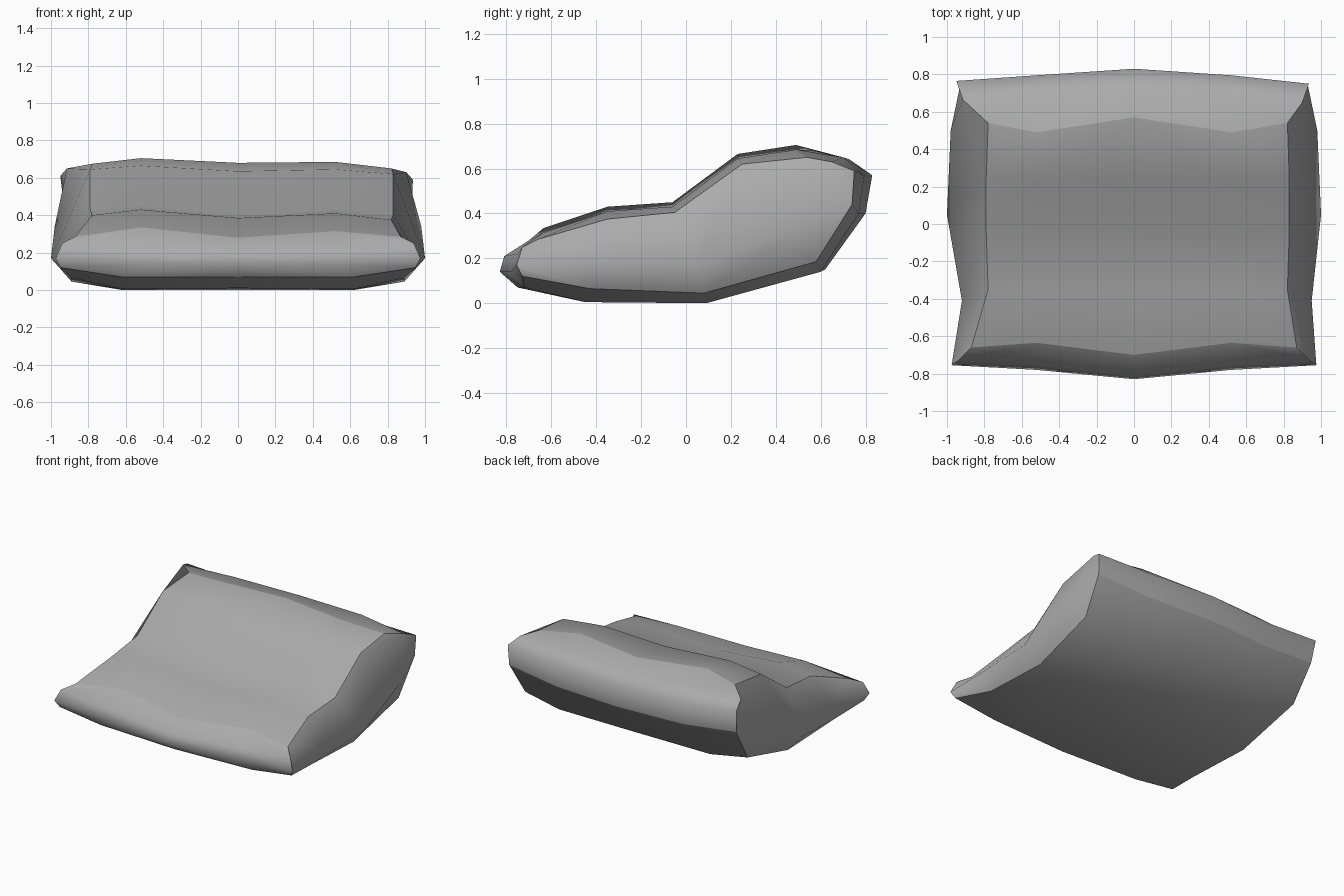
import bpy, bmesh

if "Cube" in bpy.data.objects:
    bpy.data.objects.remove(bpy.data.objects["Cube"])

# Cross-sections (y, z): front top edge, round the underside, up the back, over the top
MIDDLE = [(-.70, .28), (-.81, .21), (-.83, .14), (-.75, .07), (-.45, .01), (.09, 0), (.62, .15),
          (.80, .40), (.83, .57), (.73, .64), (.57, .68), (.24, .635), (-.05, .40), (-.35, .385)]
QUARTER = [(-.635, .335), (-.75, .22), (-.78, .14), (-.72, .07), (-.45, .005), (.09, 0), (.60, .14),
           (.77, .40), (.795, .57), (.70, .65), (.49, .705), (.23, .665), (-.06, .45), (-.35, .43)]
# Rim of the puffed side panel (x, y, z)
RIM = [(.87, -.66, .285), (.94, -.73, .25), (.975, -.755, .17), (.95, -.73, .12), (.89, -.43, .065),
       (.89, .08, .045), (.91, .58, .185), (.93, .74, .44), (.935, .75, .59), (.90, .65, .63),
       (.82, .54, .65), (.83, .25, .62), (.83, -.05, .405), (.82, -.35, .375)]
# Bulge line along the side panel
BULGE = [(.95, -.41, .20), (1.0, .05, .17), (.98, .50, .34)]
CAP = [(2, 3, 4, 'a'), (4, 5, 'b', 'a'), (5, 6, 'c', 'b'), (6, 7, 'c'), (7, 8, 9, 'c'),
       (9, 10, 11, 'c'), (11, 12, 'b', 'c'), (12, 13, 'a', 'b'), (13, 0, 'a'), (0, 1, 2, 'a')]
SEAMS = (0, 3, 7, 10)  # creases running across the cushion

bm = bmesh.new()
N = len(MIDDLE)
centre = [bm.verts.new((0, y, z)) for y, z in MIDDLE]
creases = []


def bridge(a, b):
    for i in range(N):
        j = (i + 1) % N
        bm.faces.new((a[i], a[j], b[j], b[i]))
    creases.extend((a[i], b[i]) for i in SEAMS)


# Both halves, the left one a touch fuller on top
for side in (1, -1):
    left = side < 0
    quarter = [bm.verts.new((side * (.62 if 3 <= i <= 6 else .52), y,
                             z - (.02 if not left and i in (0, 10, 11, 12, 13) else 0)))
               for i, (y, z) in enumerate(QUARTER)]
    rim = []
    for i, (x, y, z) in enumerate(RIM):
        if left and i >= 10:
            x, z = x - .04, z + .025
        elif left and i in (8, 9):
            x, y, z = x + .015, y + .015, z + .02
        rim.append(bm.verts.new((side * x, y, z)))
    bulge = [bm.verts.new((side * (x - (.03 if left and k == 0 else 0)), y, z))
             for k, (x, y, z) in enumerate(BULGE)]
    bridge(centre, quarter)
    bridge(quarter, rim)
    for f in CAP:
        bm.faces.new([bulge['abc'.index(k)] if isinstance(k, str) else rim[k] for k in f])
    creases.extend((rim[i], rim[(i + 1) % N]) for i in range(N))

# Soft cloth shading with crisp seams
for f in bm.faces:
    f.smooth = True
for a, b in creases:
    bm.edges.get((a, b)).smooth = False
bmesh.ops.recalc_face_normals(bm, faces=bm.faces)

mesh = bpy.data.meshes.new("cushion")
bm.to_mesh(mesh)
bm.free()
cushion = bpy.data.objects.new("cushion", mesh)
bpy.context.collection.objects.link(cushion)

# Dark grey cloth
cloth = bpy.data.materials.new("grey_cloth")
cloth.diffuse_color = (.41, .41, .41, 1)
cloth.use_nodes = True
cloth.node_tree.nodes["Principled BSDF"].inputs["Base Color"].default_value = cloth.diffuse_color
mesh.materials.append(cloth)
